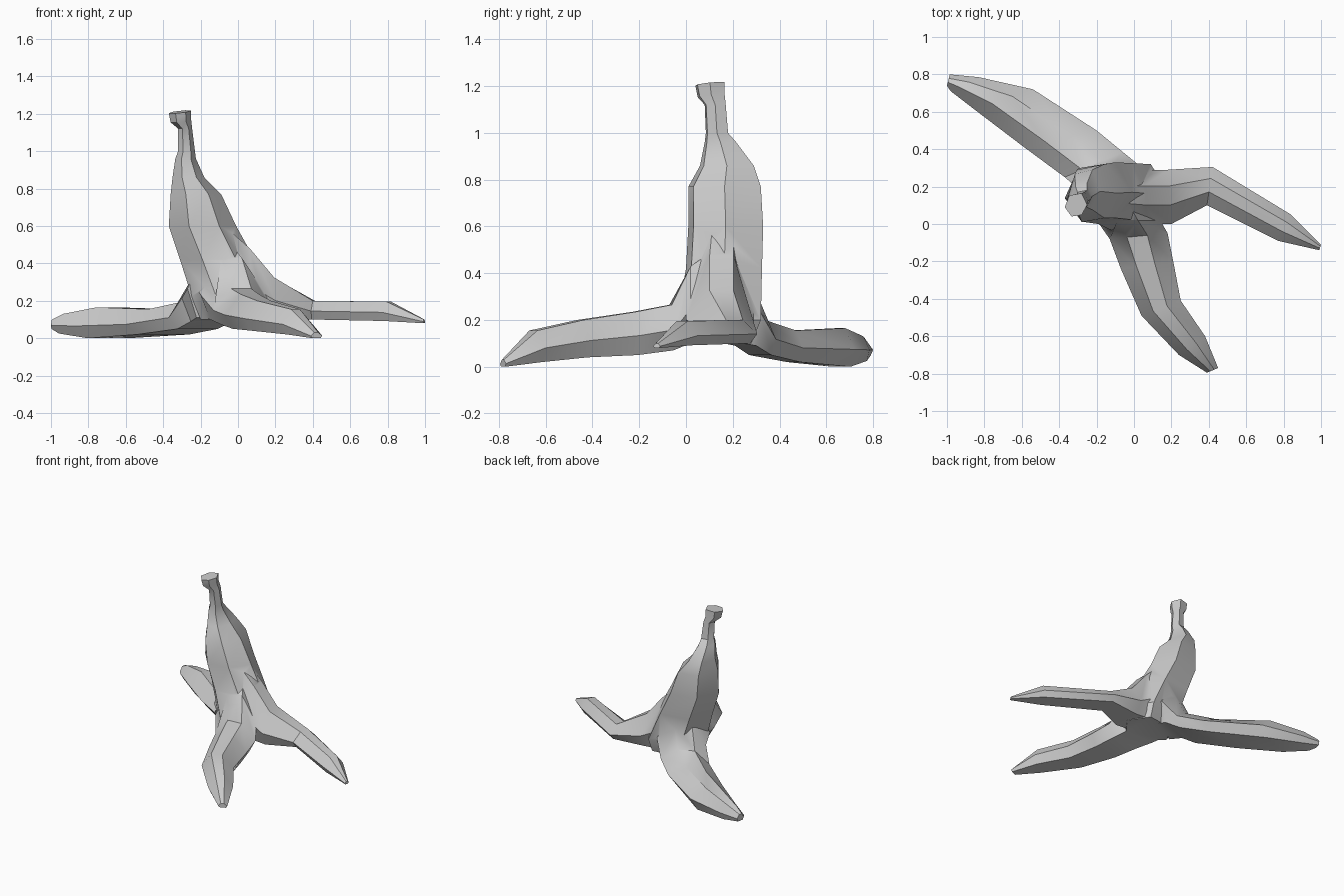
import bpy, bmesh

skin = bpy.data.materials.new("pale grey skin")
skin.diffuse_color = (0.6, 0.6, 0.6, 1)


def loft(name, rings):
    """Closed tube through a list of equally sized rings."""
    bm = bmesh.new()
    loops = [[bm.verts.new(p) for p in ring] for ring in rings]
    n = len(loops[0])
    for a, b in zip(loops, loops[1:]):
        for i in range(n):
            j = (i + 1) % n
            bm.faces.new((a[i], a[j], b[j], b[i]))
    bm.faces.new(loops[0])
    bm.faces.new(loops[-1])
    bmesh.ops.recalc_face_normals(bm, faces=bm.faces)
    me = bpy.data.meshes.new(name)
    bm.to_mesh(me)
    bm.free()
    me.materials.append(skin)
    ob = bpy.data.objects.new(name, me)
    bpy.context.collection.objects.link(ob)
    return ob


# Upright body and stem: height, tilt, x range, y range
HEX = [(0, .4), (.3, 0), (.75, .07), (1, .5), (.75, 1), (.2, .9)]


def body_ring(z, tilt, x0, x1, y0, y1):
    return [(x0 + u * (x1 - x0), y0 + v * (y1 - y0), z + tilt * (u + v - 1))
            for u, v in HEX]


body = loft("peel_body", [body_ring(*s) for s in [
    (0.10, 0, -0.20, 0.18, 0.00, 0.28),
    (0.20, 0, -0.24, 0.20, -0.04, 0.32),
    (0.42, 0, -0.31, 0.09, 0.00, 0.325),
    (0.60, 0, -0.37, -0.01, 0.01, 0.33),
    (0.77, 0, -0.36, -0.09, 0.01, 0.32),
    (0.86, 0, -0.35, -0.18, 0.06, 0.29),
    (0.96, 0, -0.335, -0.225, 0.08, 0.215),
    (1.00, 0, -0.32, -0.23, 0.085, 0.18),
    (1.12, 0, -0.32, -0.245, 0.08, 0.17),
    (1.16, 0.01, -0.36, -0.25, 0.05, 0.165),
    (1.21, 0.012, -0.37, -0.25, 0.04, 0.165)]])


# Peeled flaps: left edge, right edge, bottom and top height
def flap_ring(xl, yl, xr, yr, zb, zt):
    def at(t, h):
        return (xl + t * (xr - xl), yl + t * (yr - yl), zb + h * (zt - zb))
    return [at(0, .4), at(.3, 1), at(.65, 1), at(1, .45), at(.85, 0), at(.15, 0)]


flaps = {
    "right_flap": [
        (-0.05, 0.28, -0.05, 0.02, 0.11, 0.58),
        (0.05, 0.29, 0.07, 0.00, 0.11, 0.48),
        (0.18, 0.29, 0.20, 0.00, 0.10, 0.325),
        (0.42, 0.305, 0.39, 0.10, 0.10, 0.20),
        (0.84, 0.05, 0.77, -0.09, 0.092, 0.195),
        (1.00, -0.11, 0.99, -0.14, 0.08, 0.10)],
    "front_flap": [
        (-0.22, 0.12, 0.06, 0.12, 0.11, 0.50),
        (-0.20, 0.02, 0.14, 0.02, 0.10, 0.43),
        (-0.13, -0.08, 0.18, -0.05, 0.07, 0.265),
        (-0.07, -0.24, 0.21, -0.20, 0.05, 0.235),
        (0.04, -0.49, 0.25, -0.41, 0.04, 0.20),
        (0.24, -0.70, 0.38, -0.60, 0.02, 0.155),
        (0.39, -0.795, 0.45, -0.77, 0.00, 0.03)],
    "back_flap": [
        (-0.27, 0.10, 0.05, 0.20, 0.11, 0.50),
        (-0.30, 0.19, 0.02, 0.32, 0.09, 0.40),
        (-0.37, 0.25, -0.06, 0.385, 0.05, 0.20),
        (-0.60, 0.42, -0.20, 0.50, 0.02, 0.155),
        (-0.85, 0.61, -0.54, 0.72, 0.00, 0.165),
        (-0.98, 0.71, -0.83, 0.785, 0.025, 0.13),
        (-1.00, 0.74, -0.985, 0.80, 0.05, 0.10)]}

# Fuse the flaps into the body
bpy.context.view_layer.objects.active = body
for name, sections in flaps.items():
    flap = loft(name, [flap_ring(*s) for s in sections])
    mod = body.modifiers.new(name, 'BOOLEAN')
    mod.operation = 'UNION'
    mod.solver = 'EXACT'
    mod.object = flap
    bpy.ops.object.modifier_apply(modifier=mod.name)
    bpy.data.objects.remove(flap)

body.select_set(True)
bpy.ops.object.shade_smooth_by_angle(angle=0.6)
